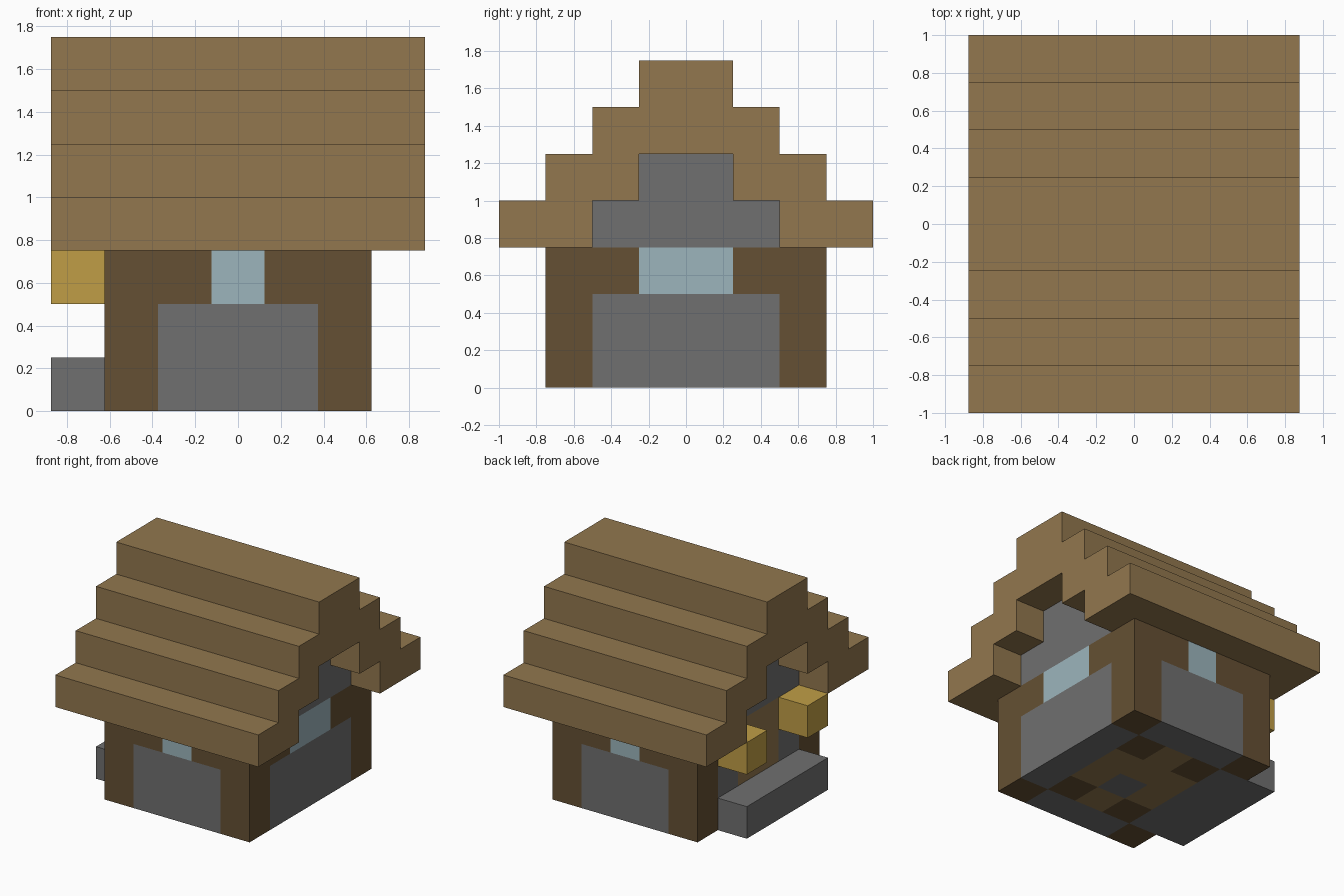
import bpy, bmesh
from mathutils import Vector

cube = bpy.data.objects.get("Cube")
if cube:
    bpy.data.objects.remove(cube, do_unlink=True)

U = 0.25  # edge length of one building block


def material(name, rgb):
    lin = [((c / 255 + 0.055) / 1.055) ** 2.4 for c in rgb] + [1]
    m = bpy.data.materials.new(name)
    m.use_nodes = True
    m.diffuse_color = lin
    m.node_tree.nodes["Principled BSDF"].inputs["Base Color"].default_value = lin
    return m


PLANK = material("plank brown", (146, 119, 78))
LOG = material("dark log brown", (101, 80, 51))
STONE = material("stone grey", (112, 112, 112))
GLASS = material("pale glass blue", (156, 181, 188))
LAMP = material("lamp yellow", (192, 158, 70))


def add(name, bm, *mats):
    bmesh.ops.recalc_face_normals(bm, faces=bm.faces)
    mesh = bpy.data.meshes.new(name)
    bm.to_mesh(mesh)
    bm.free()
    for m in mats:
        mesh.materials.append(m)
    ob = bpy.data.objects.new(name, mesh)
    bpy.context.collection.objects.link(ob)
    return ob


def box(name, x, y, z, mat):
    """Box from (low, high) ranges counted in blocks."""
    bm = bmesh.new()
    bmesh.ops.create_cube(bm, size=1)
    for v in bm.verts:
        v.co = Vector([U * (r[0] if c < 0 else r[1]) for r, c in zip((x, y, z), v.co)])
    return add(name, bm, mat)


def span(a, b, side):
    return tuple(sorted((a * side, b * side)))


# Stepped roof: half profile in blocks, mirrored and extruded along x
half = [(1, 7), (1, 6), (2, 6), (2, 5), (3, 5), (3, 4), (4, 4), (4, 3),
        (2, 3), (2, 4), (1, 4), (1, 5)]
outline = half + [(-y, z) for y, z in reversed(half)]
bm = bmesh.new()
end = bm.faces.new([bm.verts.new((-3.5 * U, y * U, z * U)) for y, z in outline])
ext = bmesh.ops.extrude_face_region(bm, geom=[end], use_keep_orig=True)
bmesh.ops.translate(bm, vec=(7 * U, 0, 0),
                    verts=[g for g in ext["geom"] if isinstance(g, bmesh.types.BMVert)])
add("stepped_roof", bm, PLANK)

# Long walls, front and back: stone base, log panels, small window
for s, place in ((-1, "front"), (1, "back")):
    y = span(2, 3, s)
    box(place + "_stone_wall", (-1.5, 1.5), y, (0, 2), STONE)
    box(place + "_window", (-0.5, 0.5), y, (2, 3), GLASS)
    for t, side in ((-1, "right"), (1, "left")):
        box(f"{place}_{side}_log_panel", span(0.5, 1.5, t), y, (2, 3), LOG)
        box(f"{place}_{side}_corner_post", span(1.5, 2.5, t), y, (0, 3), LOG)

# Gable walls: stone steps under the roof, log panels beside the opening
for t, side in ((-1, "right"), (1, "left")):
    x = span(1.5, 2.5, t)
    box(side + "_gable_lower", x, (-2, 2), (3, 4), STONE)
    box(side + "_gable_upper", x, (-1, 1), (4, 5), STONE)
    for s, place in ((-1, "front"), (1, "back")):
        box(f"{side}_{place}_gable_panel", x, span(1, 2, s), (2, 3), LOG)
        box(f"{side}_{place}_stone_wall", x, span(1, 2, s), (0, 2), STONE)

# Left gable window over stone, right gable plank door over stone sill
box("left_stone_centre", (1.5, 2.5), (-1, 1), (0, 2), STONE)
box("left_window", (1.5, 2.5), (-1, 1), (2, 3), GLASS)
box("door_sill", (-2.5, -1.5), (-1, 1), (0, 1), STONE)
box("door", (-2.5, -1.5), (-1, 1), (1, 3), PLANK)

# Doorstep and pair of lamps
box("doorstep", (-3.5, -2.5), (-2, 2), (0, 1), STONE)
for s, place in ((-1, "front"), (1, "back")):
    box(place + "_lamp", (-3.5, -2.5), span(1, 2, s), (2, 3), LAMP)

# Floor of 3 x 4 blocks: log corners, one stone block, planks elsewhere
for i in (-1, 0, 1):
    for j in (-1.5, -0.5, 0.5, 1.5):
        if i and abs(j) > 1:
            mat = LOG
        elif i == 0 and j == -0.5:
            mat = STONE
        else:
            mat = PLANK
        box("floor_block", (i - 0.5, i + 0.5), (j - 0.5, j + 0.5), (0, 1), mat)
